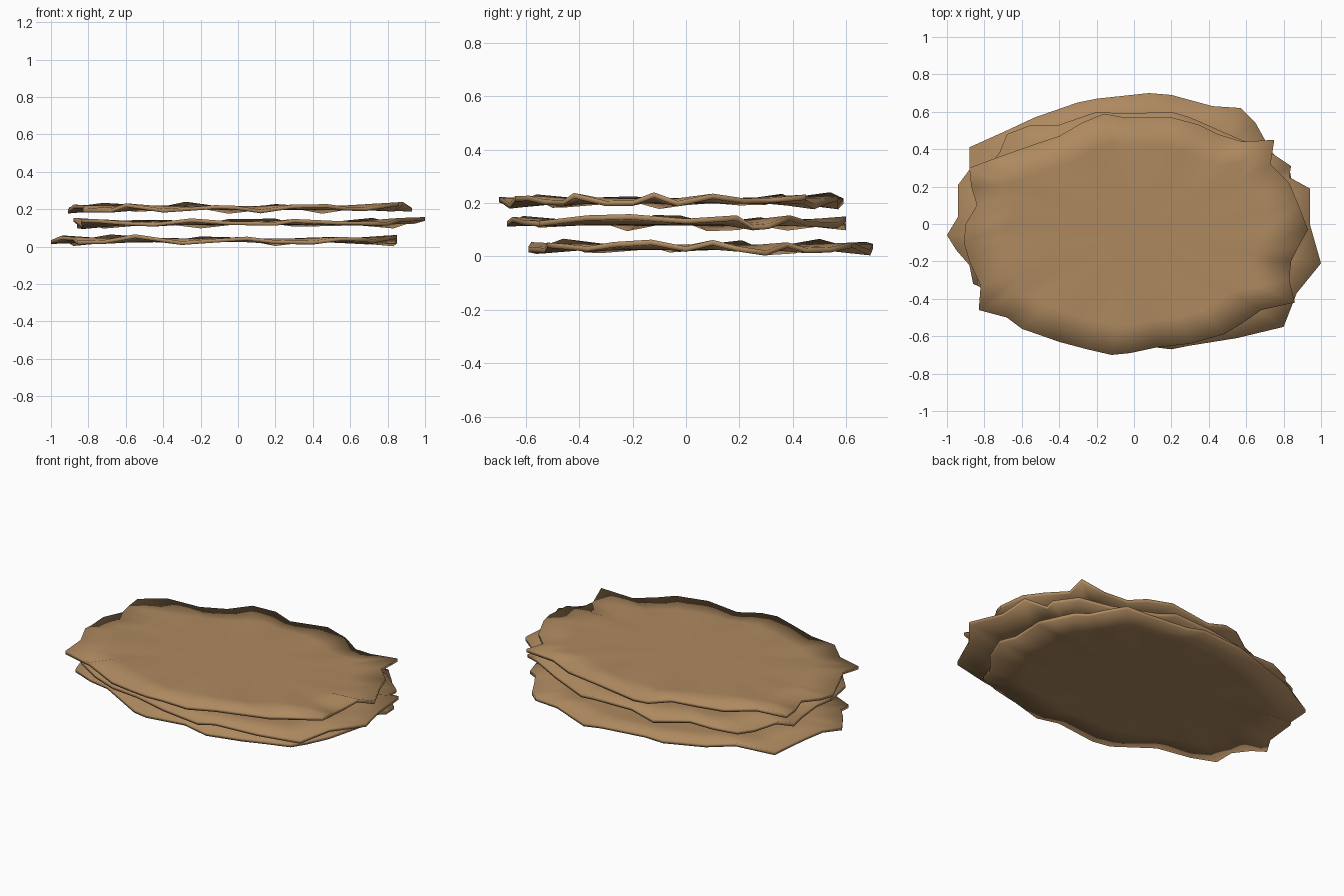
import bpy
import bmesh
import math
import random

cube = bpy.data.objects.get("Cube")
if cube:
    bpy.data.objects.remove(cube, do_unlink=True)

THICKNESS = 0.02
WAVE = 0.022          # height of the ripples in the rim

# One baked brown for everything
brown = bpy.data.materials.new("baked brown")
brown.use_nodes = True
colour = (0.42, 0.25, 0.115, 1)
brown.diffuse_color = colour
shader = brown.node_tree.nodes["Principled BSDF"]
shader.inputs["Base Color"].default_value = colour
shader.inputs["Roughness"].default_value = 0.9

# Ragged outlines, counter-clockwise from the right, in hundredths
LOWER = [(84, 0), (82, 10), (85, 20), (83, 30), (74, 38), (70, 45), (65, 54),
         (57, 62), (42, 63), (20, 69), (8, 70), (-20, 67), (-30, 65), (-53, 57),
         (-68, 50), (-88, 41), (-88, 29), (-94, 21), (-94, 4), (-100, -6),
         (-95, -14), (-88, -22), (-86, -32), (-72, -38), (-55, -46), (-30, -56),
         (-20, -59), (5, -58), (20, -59), (40, -53), (55, -52), (68, -47),
         (72, -37), (80, -27), (85, -13)]
MIDDLE = [(94, 0), (94, 19), (83, 25), (84, 31), (72, 39), (55, 46), (30, 57),
          (20, 60), (-5, 59), (-20, 60), (-40, 53), (-55, 53), (-68, 48),
          (-72, 38), (-80, 28), (-86, 20), (-83, 8), (-86, -2), (-88, -12),
          (-83, -22), (-84, -32), (-75, -42), (-60, -50), (-45, -55),
          (-25, -61), (-5, -64), (20, -67), (30, -65), (55, -61), (80, -55),
          (87, -37), (100, -21)]
UPPER = [(93, -3), (88, 10), (83, 22), (73, 32), (75, 45), (58, 44), (45, 48),
         (35, 53), (20, 57), (-5, 57), (-16, 59), (-28, 54), (-40, 47),
         (-55, 42), (-72, 36), (-88, 30), (-87, 20), (-84, 10), (-90, 0),
         (-91, -10), (-88, -20), (-82, -33), (-83, -46), (-68, -50),
         (-60, -56), (-40, -63), (-25, -67), (-12, -70), (-2, -69), (12, -66),
         (30, -64), (48, -59), (58, -53), (68, -46), (86, -42), (83, -30),
         (84, -20), (88, -12)]


def rim_heights(count, rng):
    """Irregular ripples, shifted to swing evenly about the disc."""
    raw = [math.sin(i * 1.9 + rng.uniform(-0.8, 0.8)) * rng.uniform(0.3, 1)
           for i in range(count)]
    low, high = min(raw), max(raw)
    return [((r - low) / (high - low) * 2 - 1) * WAVE for r in raw]


def flatbread(name, outline, z, seed):
    """A thin closed disc: flat middle, rippled and ragged rim."""
    rng = random.Random(seed)
    pts = [(x / 100, y / 100) for x, y in outline]
    n = len(pts)
    cx = (max(p[0] for p in pts) + min(p[0] for p in pts)) / 2
    cy = (max(p[1] for p in pts) + min(p[1] for p in pts)) / 2
    ripple = rim_heights(n, rng)
    bm = bmesh.new()

    def ring(scale, lift, side):
        return [bm.verts.new((cx + (x - cx) * scale, cy + (y - cy) * scale,
                              z + h * lift + side * THICKNESS / 2))
                for (x, y), h in zip(pts, ripple)]

    def bridge(a, b):
        for i in range(n):
            j = (i + 1) % n
            bm.faces.new((a[i], b[i], b[j], a[j]))

    rims = []
    for side in (1, -1):
        inner, mid, rim = (ring(0.4, 0, side), ring(0.76, 0.12, side),
                           ring(1, 1, side))
        hub = bm.verts.new((cx, cy, z + side * THICKNESS / 2))
        for i in range(n):
            bm.faces.new((hub, inner[i], inner[(i + 1) % n]))
        bridge(inner, mid)
        bridge(mid, rim)
        rims.append(rim)
    bridge(*rims)
    bmesh.ops.recalc_face_normals(bm, faces=bm.faces)

    mesh = bpy.data.meshes.new(name)
    bm.to_mesh(mesh)
    bm.free()
    mesh.materials.append(brown)
    mesh.shade_smooth()
    obj = bpy.data.objects.new(name, mesh)
    bpy.context.collection.objects.link(obj)
    return obj


# The stack, from the ground up
flatbread("lower_flatbread", LOWER, 0.034, 3)
flatbread("middle_flatbread", MIDDLE, 0.126, 5)
flatbread("upper_flatbread", UPPER, 0.208, 8)
